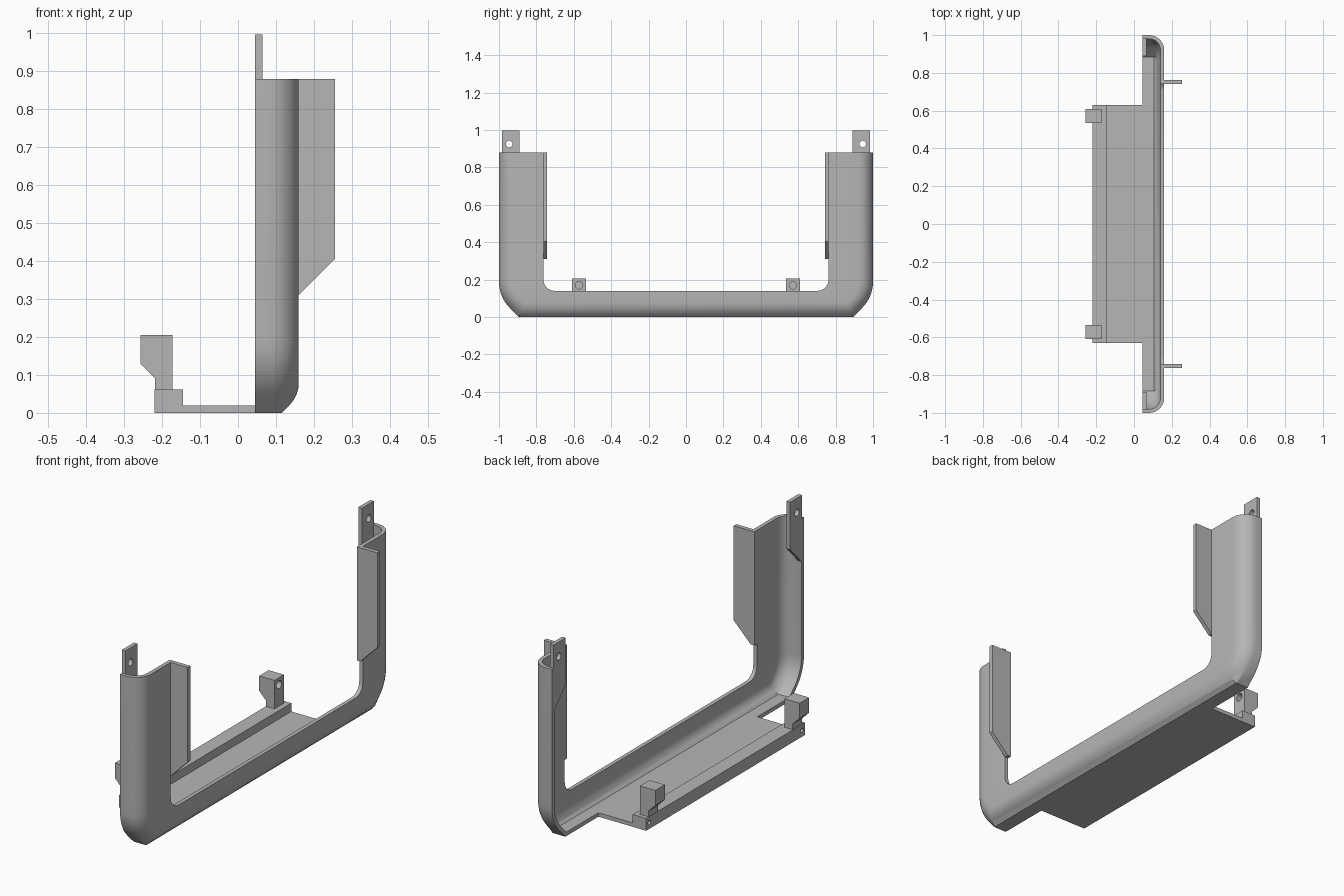
import bpy, bmesh, math
from mathutils import Vector, Matrix

if "Cube" in bpy.data.objects:
    bpy.data.objects.remove(bpy.data.objects["Cube"])

grey = bpy.data.materials.new("plain_grey")
grey.use_nodes = True
grey.diffuse_color = (0.47, 0.47, 0.47, 1)
grey.node_tree.nodes["Principled BSDF"].inputs["Base Color"].default_value = grey.diffuse_color


def finish(name, bm):
    mesh = bpy.data.meshes.new(name)
    bm.to_mesh(mesh)
    bm.free()
    mesh.materials.append(grey)
    obj = bpy.data.objects.new(name, mesh)
    bpy.context.collection.objects.link(obj)
    return obj


def prism(name, axis, lo, hi, outline):
    """Extrude a 2D outline along x (outline in y, z) or y (outline in x, z)."""
    def place(a, b, c):
        return (c, a, b) if axis == "x" else (a, c, b)
    bm = bmesh.new()
    face = bm.faces.new([bm.verts.new(place(a, b, lo)) for a, b in outline])
    ext = bmesh.ops.extrude_face_region(bm, geom=[face])
    top = [v for v in ext["geom"] if isinstance(v, bmesh.types.BMVert)]
    bmesh.ops.translate(bm, verts=top, vec=Vector(place(0, 0, hi - lo)))
    bmesh.ops.recalc_face_normals(bm, faces=bm.faces)
    return finish(name, bm)


def drill(obj, centre, radius, depth):
    """Cut a round hole along x, then bake it and drop the cutter."""
    bm = bmesh.new()
    turn = Matrix.Translation(centre) @ Matrix.Rotation(math.pi / 2, 4, "Y")
    bmesh.ops.create_cone(bm, cap_ends=True, segments=24, radius1=radius,
                          radius2=radius, depth=depth, matrix=turn)
    cutter = finish("hole_cutter", bm)
    cutter.hide_render = True
    mod = obj.modifiers.new("hole", "BOOLEAN")
    mod.operation, mod.solver, mod.object = "DIFFERENCE", "EXACT", cutter
    deps = bpy.context.evaluated_depsgraph_get()
    baked = bpy.data.meshes.new_from_object(obj.evaluated_get(deps))
    obj.modifiers.clear()
    obj.data = baked
    bpy.data.objects.remove(cutter)


# U-shaped shell: rounded outer edge lofted into a flat front plate
BACK, FACE, TOP, WALL, R = 0.045, 0.16, 0.88, 0.02, 0.08
STEPS = 8
arm_profile, base_profile = [(BACK, 0)], [(BACK, 0)]
for k in range(STEPS + 1):
    a = math.pi / 2 * k / STEPS
    arc = (FACE - R + R * math.sin(a), R * (1 - math.cos(a)))
    arm_profile.append(arc)
    # along the base the lower half of the round is a straight chamfer
    s = 2 * k / STEPS
    slope = R * math.sin(math.pi / 4)
    knee = (FACE - R + slope, 0.078 - slope)
    if s < 1:
        base_profile.append((0.115 + (knee[0] - 0.115) * s, knee[1] * s))
    else:
        base_profile.append((FACE - R + R * math.sin(a), 0.078 - R * math.cos(a)))

# Path stations: outer point, inward direction, blend to base, opening point
CORNER, N = 0.2, 8
half = [((1, TOP), (-1, 0), 0, (0.762, TOP))]
for k in range(N + 2):
    b = math.pi / 2 * k / (N + 1)
    inner = (0.702 + 0.06 * math.cos(b), 0.2 - 0.06 * math.sin(b))
    if k <= N:
        a = math.pi / 4 * k / N
        outer = (0.8 + CORNER * math.cos(a), 0.19 - CORNER * math.sin(a))
        half.append((outer, (-math.cos(a), math.sin(a)), 0.6 * k / N, inner))
    else:
        m = math.radians(67.5)
        mitre = 1 / math.cos(math.pi / 8)
        half.append(((0.893, 0), (-math.cos(m) * mitre, math.sin(m) * mitre), 1, inner))
other = [((-o[0], o[1]), (-d[0], d[1]), t, (-i[0], i[1])) for o, d, t, i in reversed(half)]

bm = bmesh.new()
rows = []
for o, d, t, i in half + other:
    row = []
    for p, q in zip(arm_profile, base_profile):
        x, inset = p[0] + (q[0] - p[0]) * t, p[1] + (q[1] - p[1]) * t
        row.append(bm.verts.new((x, o[0] + d[0] * inset, o[1] + d[1] * inset)))
    row.append(bm.verts.new((FACE, i[0], i[1])))
    rows.append(row)
for r0, r1 in zip(rows, rows[1:]):
    for j in range(len(r0) - 1):
        bm.faces.new((r0[j], r0[j + 1], r1[j + 1], r1[j]))
shell = finish("frame_shell", bm)
solid = shell.modifiers.new("wall", "SOLIDIFY")
solid.thickness, solid.offset, solid.use_even_offset = WALL, -1, True

# Floor with the raised rail along its free edge
END = 0.63
floor = prism("floor_and_rail", "y", -END, END,
              [(-0.22, 0), (0.06, 0), (0.06, WALL), (-0.145, WALL),
               (-0.145, 0.062), (-0.22, 0.062)])

for side, s in (("left", 1), ("right", -1)):
    drill(floor, (-0.22, s * 0.605, 0.032), 0.011, 0.08)

    # Screw tab on top of each arm, tapering into the side wall
    tab = prism("tab_" + side, "x", BACK, BACK + WALL,
                [(s * 0.89, 0.997), (s * 0.985, 0.997),
                 (s * 0.985, 0.66), (s * 0.89, 0.76)])
    drill(tab, (BACK + WALL / 2, s * 0.945, 0.925), 0.018, 0.1)

    # Fin standing off the inner edge of each arm
    lo, hi = sorted((s * 0.742, s * 0.763))
    prism("fin_" + side, "y", lo, hi,
          [(0.14, TOP), (0.255, TOP), (0.255, 0.405), (FACE, 0.31), (0.14, 0.31)])

    # Overhanging post on the rail
    lo, hi = sorted((s * 0.535, s * 0.61))
    post = prism("post_" + side, "y", lo, hi,
                 [(-0.172, 0.205), (-0.257, 0.205), (-0.257, 0.13),
                  (-0.218, 0.09), (-0.218, 0.05), (-0.172, 0.05)])
    drill(post, (-0.172, s * 0.572, 0.17), 0.02, 0.12)

# Smooth the rounded shell and keep its edges crisp
bpy.ops.object.select_all(action="DESELECT")
shell.select_set(True)
bpy.context.view_layer.objects.active = shell
bpy.ops.object.modifier_apply(modifier="wall")
bpy.ops.object.shade_smooth_by_angle(angle=math.radians(30))
